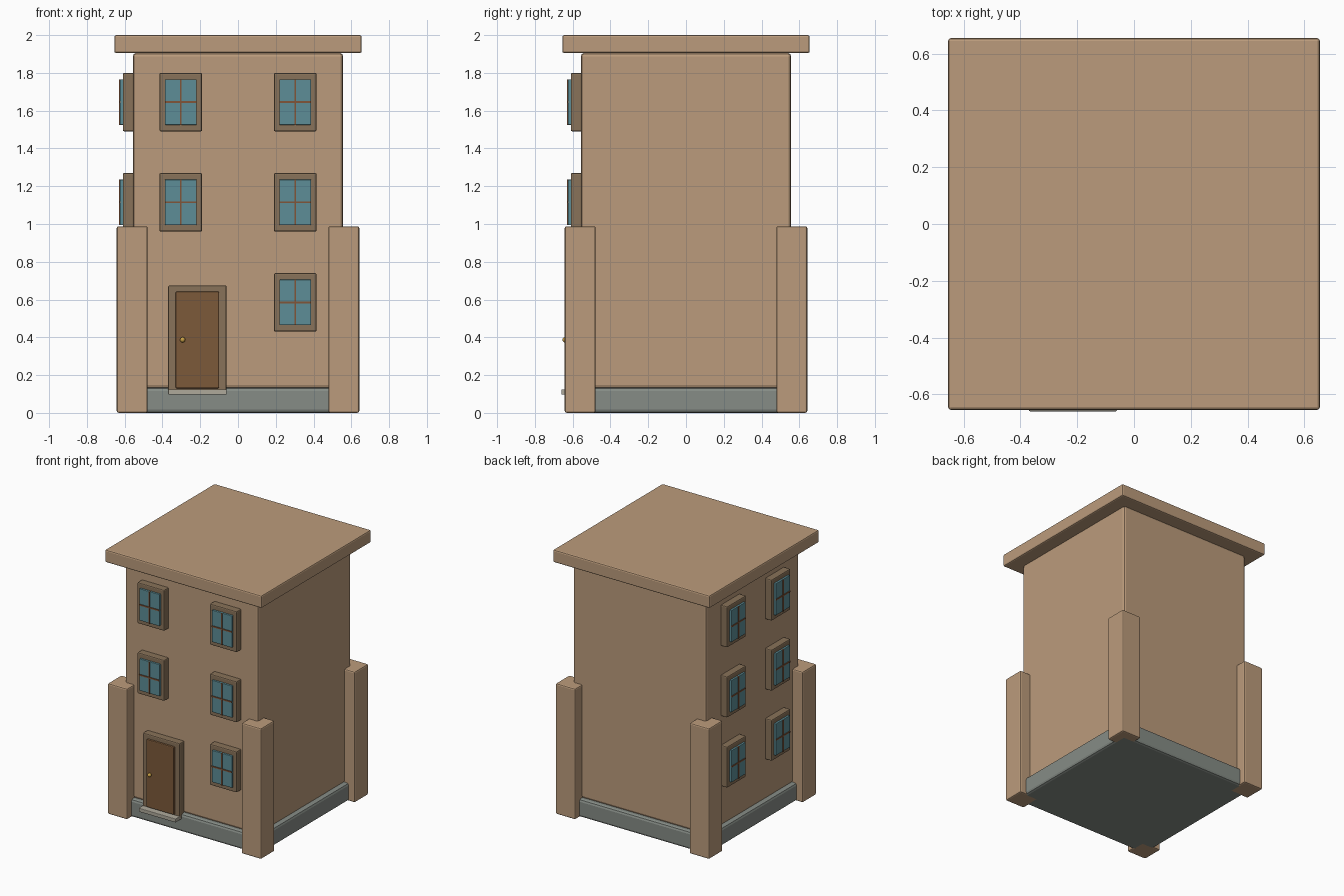
import bpy, bmesh
from math import pi
from mathutils import Matrix

if "Cube" in bpy.data.objects:
    bpy.data.objects.remove(bpy.data.objects["Cube"])


def material(name, rgb):
    m = bpy.data.materials.new(name)
    m.diffuse_color = (*rgb, 1)
    m.use_nodes = True
    m.node_tree.nodes["Principled BSDF"].inputs["Base Color"].default_value = m.diffuse_color
    return m


WALL = material("sandstone", (0.50, 0.33, 0.20))
TRIM = material("trim", (0.25, 0.17, 0.10))
GLASS = material("glass", (0.11, 0.27, 0.31))
BAR = material("glazing_bar", (0.22, 0.09, 0.04))
WOOD = material("door_wood", (0.20, 0.10, 0.042))
STONE = material("base_stone", (0.24, 0.265, 0.24))
STEP = material("step_stone", (0.43, 0.40, 0.33))
BRASS = material("brass", (0.58, 0.35, 0.06))


def finish(name, bm, mat, turn):
    bm.transform(Matrix.Rotation(turn, 4, 'Z'))
    me = bpy.data.meshes.new(name)
    bm.to_mesh(me)
    bm.free()
    me.materials.append(mat)
    ob = bpy.data.objects.new(name, me)
    bpy.context.collection.objects.link(ob)
    return ob


def box(name, x, y, z, mat, bevel=0.0, turn=0.0):
    """Box from (min, max) ranges, optionally chamfered and turned about z."""
    bm = bmesh.new()
    bmesh.ops.create_cube(bm, size=1)
    for v in bm.verts:
        v.co = [r[0] if c < 0 else r[1] for c, r in zip(v.co, (x, y, z))]
    if bevel:
        bmesh.ops.bevel(bm, geom=bm.edges[:], offset=bevel, segments=2,
                        profile=0.5, affect='EDGES')
    return finish(name, bm, mat, turn)


def window(name, cx, cz, turn=0.0):
    """Window on the front wall: surround, raised glass and glazing cross."""
    def part(suffix, w, h, y, mat, bevel=0.0):
        box(f"{name}_{suffix}", (cx - w, cx + w), y, (cz - h, cz + h), mat, bevel, turn)
    part("frame", 0.113, 0.155, (-0.61, -0.55), TRIM, 0.008)
    part("glass", 0.084, 0.12, (-0.625, -0.60), GLASS, 0.003)
    part("upright_bar", 0.005, 0.12, (-0.63, -0.61), BAR)
    part("cross_bar", 0.084, 0.005, (-0.63, -0.61), BAR)


# Main block, plinth and flat roof
box("walls", (-0.557, 0.557), (-0.557, 0.557), (0.13, 1.905), WALL, 0.018)
box("plinth", (-0.59, 0.59), (-0.59, 0.59), (0.0, 0.135), STONE, 0.018)
box("roof_slab", (-0.655, 0.655), (-0.655, 0.655), (1.905, 2.0), WALL, 0.01)

# Corner buttresses
for i in range(4):
    box(f"corner_buttress_{i + 1}", (0.478, 0.642), (0.478, 0.642), (0.0, 0.988),
        WALL, 0.01, i * pi / 2)

# Windows: front leaves the lower left bay for the door, left side is full
for row, cz in enumerate((0.585, 1.115, 1.645), 1):
    for side, s in (("left", -1), ("right", 1)):
        if row > 1 or s > 0:
            window(f"front_window_{side}_{row}", s * 0.303, cz)
        window(f"side_window_{side}_{row}", s * 0.265, cz, -pi / 2)

# Door with surround, doorstep and knob
box("door_frame", (-0.37, -0.06), (-0.61, -0.55), (0.10, 0.675), TRIM, 0.008)
box("door", (-0.33, -0.10), (-0.625, -0.59), (0.13, 0.642), WOOD, 0.006)
box("doorstep", (-0.37, -0.06), (-0.66, -0.56), (0.097, 0.125), STEP, 0.004)
bm = bmesh.new()
bmesh.ops.create_uvsphere(bm, u_segments=16, v_segments=10, radius=0.014,
                          matrix=Matrix.Translation((-0.293, -0.64, 0.387)))
for f in bm.faces:
    f.smooth = True
finish("door_knob", bm, BRASS, 0)
